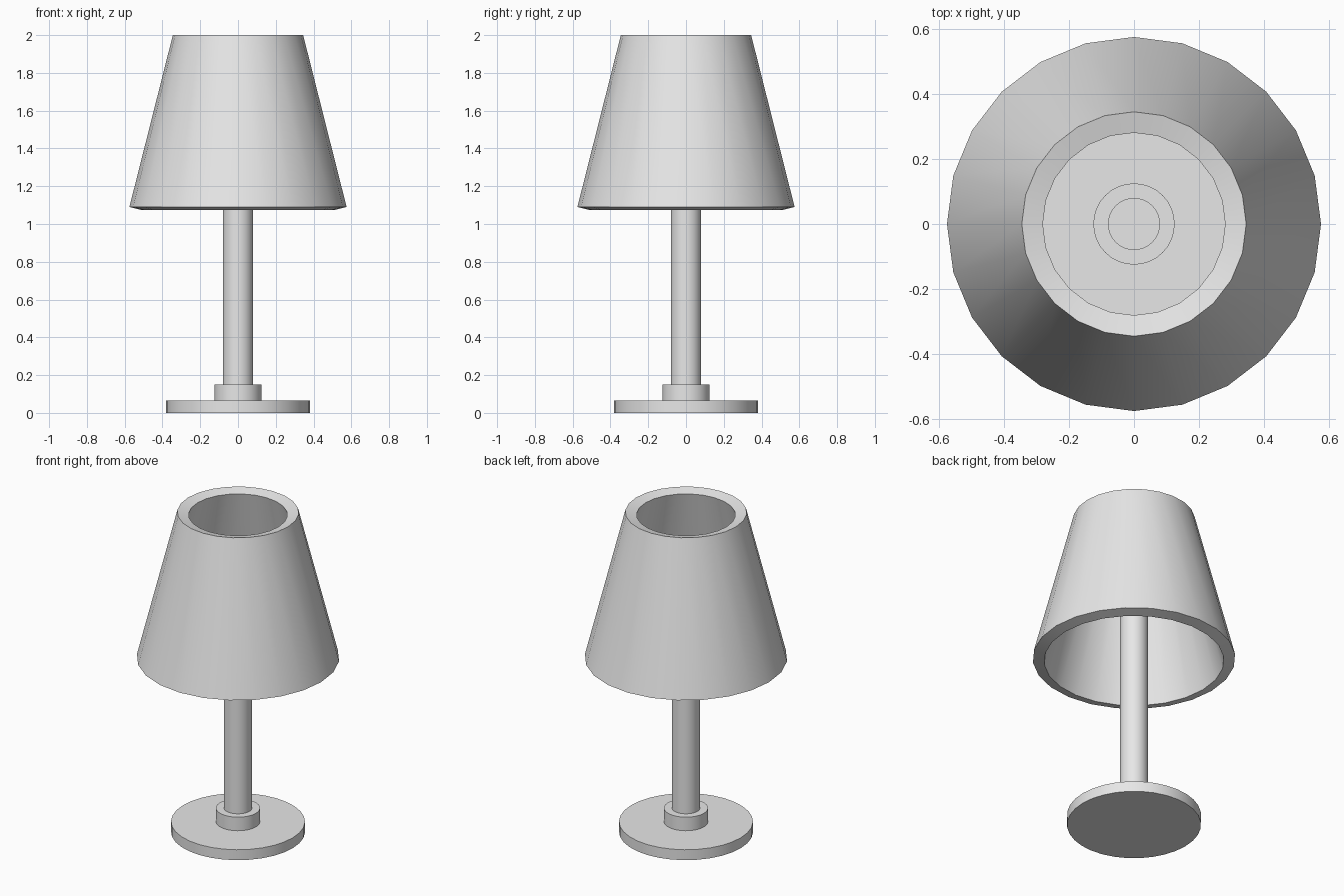
import bpy
import math

cube = bpy.data.objects.get("Cube")
if cube:
    bpy.data.objects.remove(cube, do_unlink=True)

# One plain grey for the whole lamp
grey = bpy.data.materials.new("light_grey")
grey.use_nodes = True
grey.diffuse_color = (0.8, 0.8, 0.8, 1)
grey.node_tree.nodes["Principled BSDF"].inputs["Base Color"].default_value = (0.8, 0.8, 0.8, 1)


def finish(obj, name):
    obj.name = name
    obj.data.materials.append(grey)
    bpy.ops.object.shade_smooth_by_angle(angle=math.radians(30))


def disc(name, radius, bottom, top, sides=32):
    bpy.ops.mesh.primitive_cylinder_add(
        vertices=sides, radius=radius, depth=top - bottom,
        location=(0, 0, (bottom + top) / 2))
    finish(bpy.context.object, name)


# Foot, collar and pole
disc("base", 0.38, 0.0, 0.065)
disc("collar", 0.125, 0.065, 0.15)
disc("pole", 0.08, 0.15, 1.55)

# Open tapered shade, thickened inward
bottom, top = 1.09, 2.0
bpy.ops.mesh.primitive_cone_add(
    vertices=24, radius1=0.575, radius2=0.345, depth=top - bottom,
    end_fill_type='NOTHING', location=(0, 0, (bottom + top) / 2))
shade = bpy.context.object
wall = shade.modifiers.new("wall", 'SOLIDIFY')
wall.thickness = 0.066
wall.offset = -1
wall.use_even_offset = True
bpy.ops.object.modifier_apply(modifier=wall.name)
finish(shade, "lamp_shade")
